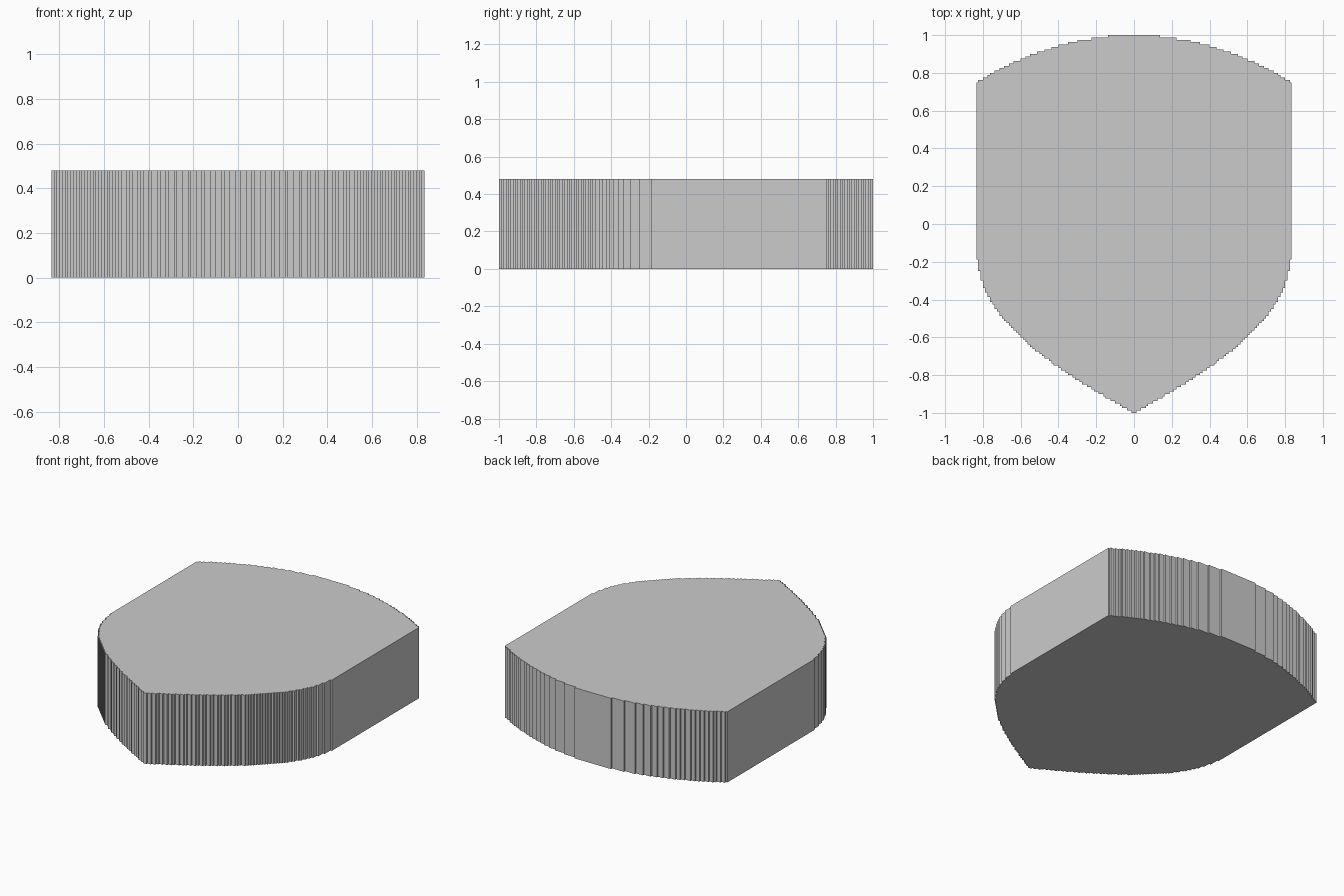
import bpy, bmesh

if "Cube" in bpy.data.objects:
    bpy.data.objects.remove(bpy.data.objects["Cube"])

HALF_W, HEIGHT, STEP = 0.835, 0.48, 0.0125


def bezier(t):
    pts = [(0.835, -0.12), (0.835, -0.46), (0.55, -0.70), (0.0, -1.0)]
    s = 1 - t
    w = (s**3, 3*s*s*t, 3*s*t*t, t**3)
    return tuple(sum(k * p[i] for k, p in zip(w, pts)) for i in (0, 1))


def half_width(y):
    # top bow, straight flanks, then curve to the bottom point
    if y > 0.75:
        return HALF_W * ((1 - y) / 0.25) ** 0.5
    if y > -0.12:
        return HALF_W
    lo, hi = 0.0, 1.0
    for _ in range(40):
        mid = (lo + hi) / 2
        if bezier(mid)[1] > y:
            lo = mid
        else:
            hi = mid
    return bezier(lo)[0]


# Finely stepped right-hand outline, bottom to top
right = []
rows = round(2 / STEP)
for j in range(rows):
    y0 = -1 + j * STEP
    w = min(HALF_W, max(STEP, round(half_width(y0 + STEP / 2) / STEP) * STEP))
    if right and abs(right[-1][0] - w) < 1e-6:
        right[-1] = (w, y0 + STEP)
    else:
        right += [(w, y0), (w, y0 + STEP)]
outline = right + [(-x, y) for x, y in reversed(right)]

# Shield slab: extrude the outline upwards
bm = bmesh.new()
base = bm.faces.new([bm.verts.new((x, y, 0)) for x, y in outline])
top = bmesh.ops.extrude_face_region(bm, geom=[base], use_keep_orig=True)
for v in (g for g in top["geom"] if isinstance(g, bmesh.types.BMVert)):
    v.co.z = HEIGHT
bmesh.ops.recalc_face_normals(bm, faces=bm.faces)
mesh = bpy.data.meshes.new("shield_slab")
bm.to_mesh(mesh)
bm.free()
bpy.context.collection.objects.link(bpy.data.objects.new("shield_slab", mesh))
